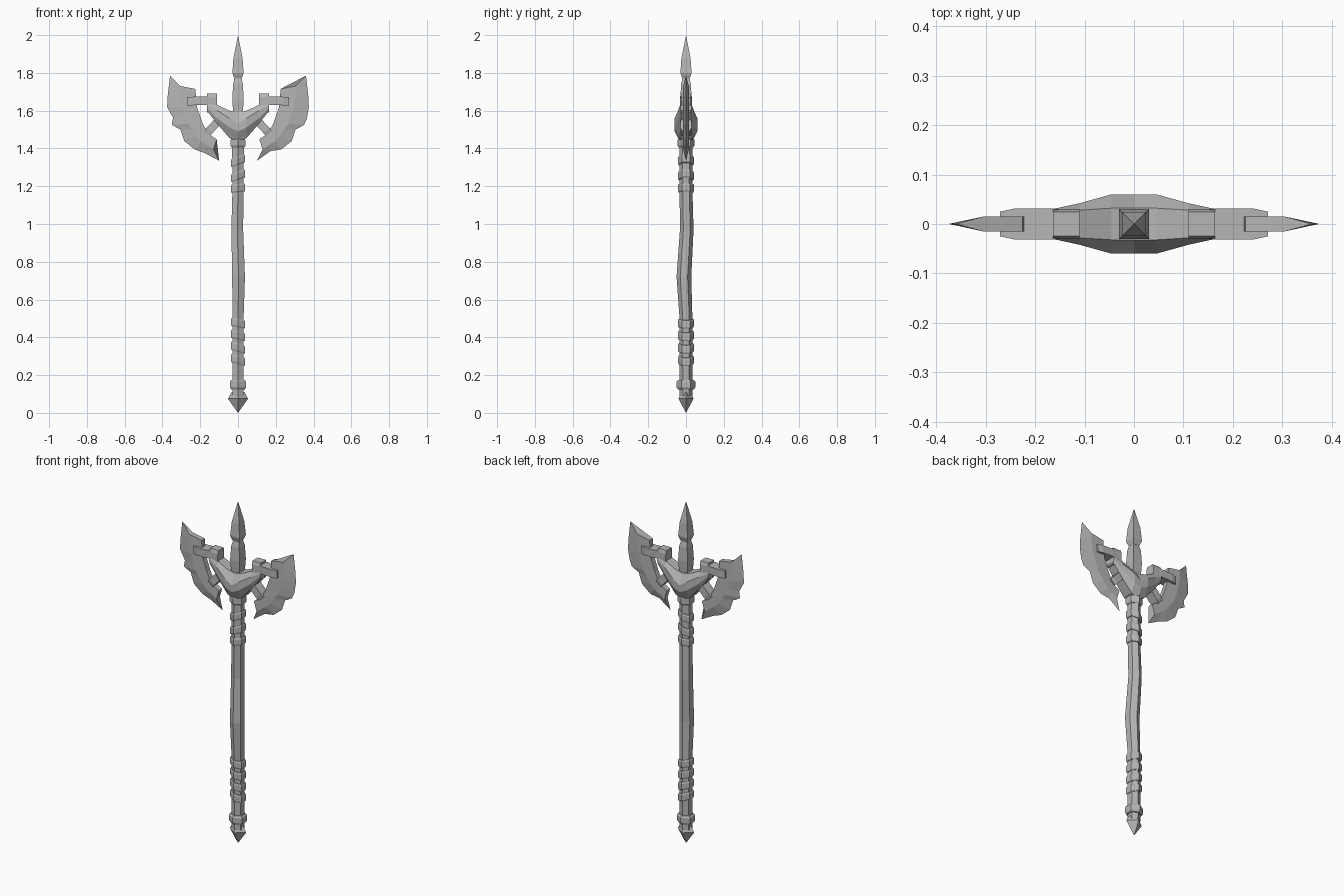
import bpy
import bmesh
from math import sin, cos, pi
from mathutils import Matrix, Vector

cube = bpy.data.objects.get("Cube")
if cube:
    bpy.data.objects.remove(cube, do_unlink=True)

metal = bpy.data.materials.new("worn_grey")
grey = (0.47, 0.47, 0.47, 1)
metal.use_nodes = True
metal.diffuse_color = grey
for node in metal.node_tree.nodes:
    if node.type == "BSDF_PRINCIPLED":
        node.inputs["Base Color"].default_value = grey


def finish(name, bm):
    """Turn a bmesh into a flat shaded object."""
    bmesh.ops.remove_doubles(bm, verts=bm.verts, dist=0.0002)
    bmesh.ops.recalc_face_normals(bm, faces=bm.faces)
    mesh = bpy.data.meshes.new(name)
    bm.to_mesh(mesh)
    bm.free()
    mesh.materials.append(metal)
    obj = bpy.data.objects.new(name, mesh)
    bpy.context.collection.objects.link(obj)
    return obj


def loft(name, sections):
    """Skin a list of closed sections and cap both ends."""
    bm = bmesh.new()
    rings = [[bm.verts.new(p) for p in section] for section in sections]
    for a, b in zip(rings, rings[1:]):
        for i in range(len(a)):
            j = (i + 1) % len(a)
            bm.faces.new((a[i], a[j], b[j], b[i]))
    bm.faces.new(rings[0])
    bm.faces.new(rings[-1])
    return finish(name, bm)


def ring(center, rx, ry, sides=6, turn=pi / 2, tilt=0):
    """One polygon ring, optionally tilted along x."""
    cx, cy, cz = center
    points = []
    for i in range(sides):
        a = turn + 2 * pi * i / sides
        x, y = rx * cos(a), ry * sin(a)
        points.append((cx + x, cy + y, cz + tilt * x))
    return points


def bar(name, start, end, width, depth):
    """Chamfered bar between two points in the x-z plane."""
    start, end = Vector((start[0], 0, start[1])), Vector((end[0], 0, end[1]))
    along = (end - start).normalized()
    side = Vector((-along.z, 0, along.x)) * width / 2
    front = Vector((0, depth, 0))
    sections = []
    for t, k in ((0, 0.8), (0.25, 1), (0.8, 1), (1, 0.8)):
        c = start.lerp(end, t)
        sections.append([c + side + front * k, c - side + front * k,
                         c - side - front * k, c + side - front * k])
    return loft(name, sections)


# Slightly crooked six sided shaft: x, y, z, radius
path = [(0, 0, 0.09, 0.034), (0, 0, 0.5, 0.034), (0.003, -0.011, 0.72, 0.039),
        (-0.004, 0.004, 0.97, 0.036), (0, 0, 1.18, 0.034), (0, 0, 1.48, 0.036)]
loft("shaft", [ring((x, y, z), r, r) for x, y, z, r in path])

# Grip wraps and collars
wraps = [(0.28, -0.3), (0.345, -0.3), (0.41, -0.25), (0.475, -0.2),
         (1.19, 0.1), (1.255, 0.35), (1.335, 0.35)]
for i, (z, tilt) in enumerate(wraps):
    loft(f"grip_wrap_{i + 1}",
         [ring((0, 0, z + dz), r, r, tilt=tilt)
          for dz, r in ((-0.022, 0.039), (-0.015, 0.043), (0.015, 0.043), (0.022, 0.039))])
for name, z, r in (("lower_collar", 0.15, 0.049), ("upper_collar", 1.43, 0.045)):
    loft(name, [ring((0, 0, z + dz), r * k, r * k)
                for dz, k in ((-0.025, 0.85), (-0.015, 1), (0.015, 1), (0.025, 0.85))])

# Pointed pommel
loft("pommel", [ring((0, 0, z), r, r * 0.75, sides=4)
                for z, r in ((0, 0.0), (0.075, 0.053), (0.11, 0.034))])


# Four sided top spike and its neck
def square_stack(name, profile):
    loft(name, [ring((0, 0, z), r * 2 ** 0.5, r * 2 ** 0.5, 4, pi / 4) for z, r in profile])


square_stack("spike_neck", [(1.52, 0.022), (1.66, 0.03), (1.74, 0.026), (1.775, 0.018)])
square_stack("top_spike", [(1.77, 0.02), (1.8, 0.03), (1.88, 0.024), (2, 0)])


# Forked head: x, bottom, lower ridge, upper ridge, top, ridge depth, edge depth
def head_section(x, low, ridge_low, ridge_high, top, deep, thin):
    half = [(thin, low), (deep, ridge_low), (deep, ridge_high), (thin, top)]
    return ([(x, y, z) for y, z in half] + [(x, -y, z) for y, z in reversed(half)])


arm = [(0, 1.435, 1.49, 1.53, 1.59, 0.06, 0.032),
       (0.045, 1.455, 1.51, 1.56, 1.6, 0.06, 0.032),
       (0.11, 1.53, 1.56, 1.6, 1.63, 0.042, 0.028),
       (0.165, 1.6, 1.615, 1.63, 1.645, 0.03, 0.026)]
head = [head_section(-a[0], *a[1:]) for a in reversed(arm[1:])]
head += [head_section(*a) for a in arm]
loft("forked_head", head)

# Blade rails from top to bottom: back edge, bevel line, cutting edge (x, z)
rails = [((0.225, 1.715), (0.305, 1.73), (0.36, 1.785)),
         ((0.222, 1.66), (0.305, 1.68), (0.372, 1.68)),
         ((0.215, 1.61), (0.295, 1.62), (0.375, 1.62)),
         ((0.2, 1.57), (0.28, 1.57), (0.365, 1.56)),
         ((0.19, 1.54), (0.265, 1.53), (0.35, 1.525)),
         ((0.175, 1.51), (0.245, 1.5), (0.325, 1.5)),
         ((0.16, 1.485), (0.22, 1.465), (0.285, 1.44)),
         ((0.145, 1.47), (0.19, 1.435), (0.23, 1.395)),
         ((0.13, 1.46), (0.165, 1.42), (0.175, 1.375)),
         ((0.113, 1.45), (0.13, 1.395), (0.1, 1.335))]


def blade(name, side, chips):
    sections = []
    for i, (back, bevel, edge) in enumerate(rails):
        pull = 0.25 if i in chips else 0
        ex, ez = (e + (b - e) * pull for e, b in zip(edge, bevel))
        t = 0.015
        section = [(back[0], t, back[1]), (bevel[0], t, bevel[1]), (ex, 0, ez),
                   (bevel[0], -t, bevel[1]), (back[0], -t, back[1])]
        sections.append([(side * x, y, z) for x, y, z in section])
    loft(name, sections)


for label, s, chips in (("left", 1, {5, 8}), ("right", -1, {3, 5})):
    blade(f"{label}_blade", s, chips)
    # Clamp on the arm tip, then the braces that carry the blade
    bar(f"{label}_clamp", (s * 0.137, 1.59), (s * 0.137, 1.69), 0.054, 0.03)
    bar(f"{label}_upper_brace", (s * 0.13, 1.655), (s * 0.27, 1.65), 0.045, 0.031)
    bar(f"{label}_lower_brace", (s * 0.095, 1.555), (s * 0.165, 1.48), 0.042, 0.028)
